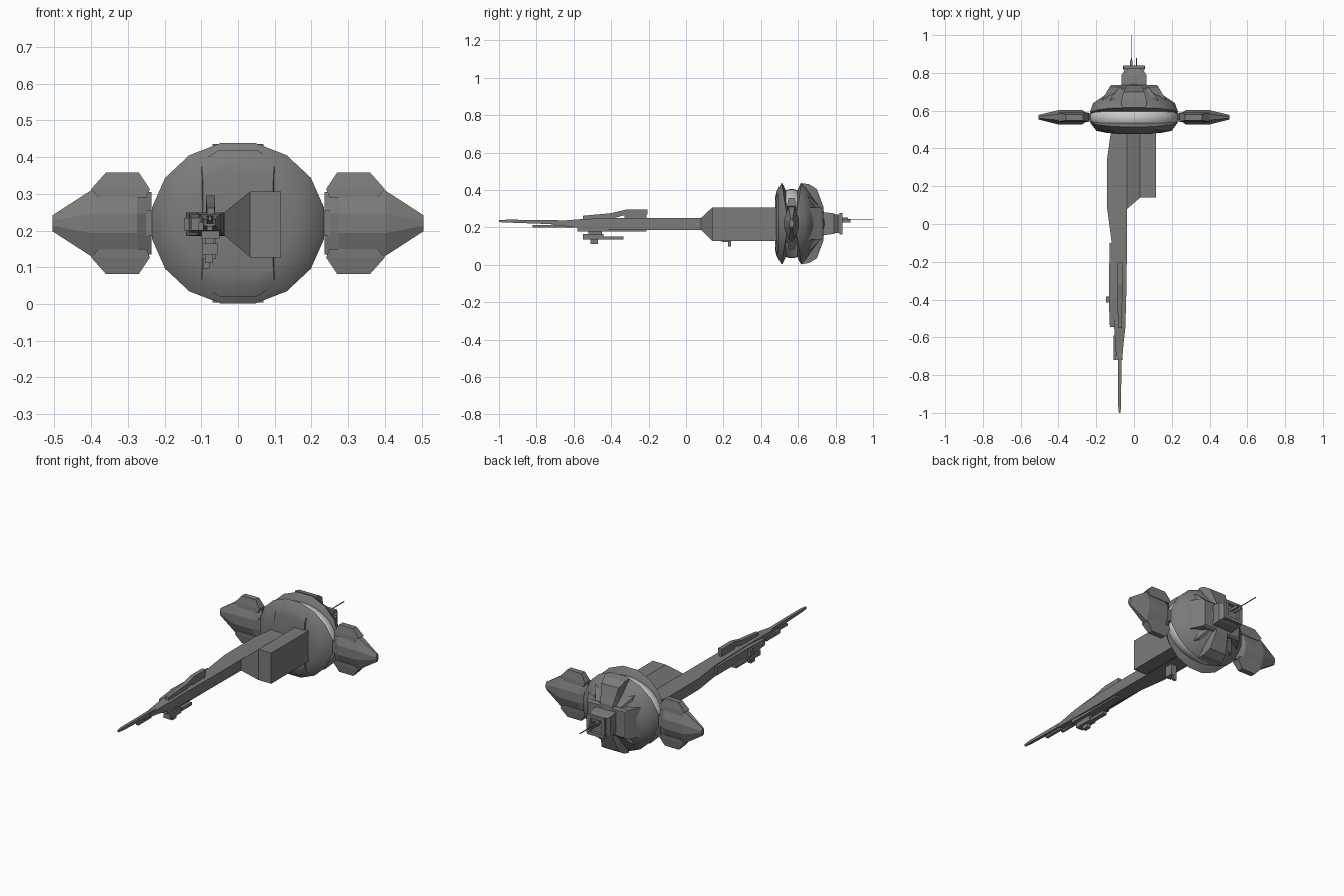
import bpy, bmesh, math

if "Cube" in bpy.data.objects:
    bpy.data.objects.remove(bpy.data.objects["Cube"])

CY, CZ = 0.565, 0.22   # centre of the hull disc


def make_mat(name, v):
    m = bpy.data.materials.new(name)
    m.diffuse_color = (v, v, v, 1)
    m.use_nodes = True
    m.node_tree.nodes["Principled BSDF"].inputs["Base Color"].default_value = m.diffuse_color
    return m


DARK = make_mat("dark_grey", 0.2)
PALE = make_mat("pale_grey", 0.75)


def loft(name, rings, smooth=False, mat=DARK):
    """Skin a list of equal-length point rings and cap both ends."""
    bm = bmesh.new()
    vs = [[bm.verts.new(p) for p in r] for r in rings]
    n = len(vs[0])
    for a, b in zip(vs, vs[1:]):
        for i in range(n):
            j = (i + 1) % n
            bm.faces.new((a[i], a[j], b[j], b[i]))
    bm.faces.new(vs[0])
    bm.faces.new(vs[-1])
    bmesh.ops.recalc_face_normals(bm, faces=bm.faces)
    me = bpy.data.meshes.new(name)
    bm.to_mesh(me)
    bm.free()
    me.materials.append(mat)
    ob = bpy.data.objects.new(name, me)
    bpy.context.collection.objects.link(ob)
    if smooth:
        bpy.ops.object.select_all(action='DESELECT')
        ob.select_set(True)
        bpy.context.view_layer.objects.active = ob
        bpy.ops.object.shade_smooth_by_angle(angle=math.radians(40))
    return ob


def rects_y(name, secs):
    """Loft of rectangles along y: (y, x0, x1, z0, z1)."""
    return loft(name, [[(a, y, c), (b, y, c), (b, y, d), (a, y, d)]
                       for y, a, b, c, d in secs])


def box(name, x0, x1, y0, y1, z0, z1):
    return rects_y(name, [(y0, x0, x1, z0, z1), (y1, x0, x1, z0, z1)])


# Clamshell hull: two 16-sided plates whose gap opens toward top and bottom
def hull_ring(y, r, gap):
    pts = []
    for i in range(16):
        a = math.radians(11.25 + 22.5 * i)
        k = abs(math.sin(a)) ** 0.7
        yy = CY + gap * (0.012 + 0.04 * k) if gap else y
        pts.append((r * 1.07 * math.cos(a), yy, CZ + r * math.sin(a)))
    return pts


loft("hull_disc", [hull_ring(*s) for s in [
    (0.478, 0.09, 0), (0.483, 0.14, 0), (0.493, 0.19, 0), (0, 0.223, -1),
    (0, 0.205, -0.8), (0, 0.175, -0.55), (0, 0.168, -0.2), (0, 0.168, 0.2),
    (0, 0.175, 0.55), (0, 0.205, 0.8), (0, 0.223, 1),
    (0.640, 0.207, 0), (0.665, 0.17, 0), (0.715, 0.10, 0), (0.74, 0.06, 0)]],
    smooth=True)

# Pale rounded core showing in the gap between the plates
loft("pale_core", [[(.237 * k * math.cos(a), CY + d, CZ + .186 * k * math.sin(a))
                    for a in [math.tau * i / 32 for i in range(32)]]
                   for d, k in [(-.046, .9), (-.03, .96), (-.01, .995),
                                (.01, .995), (.03, .96), (.046, .9)]],
     smooth=True, mat=PALE)

# Slightly raised centre panel on the front of the hull
panel = [(-.05, .02), (.05, .02), (.1, .05), (.1, .39),
         (.05, .42), (-.05, .42), (-.1, .39), (-.1, .05)]
loft("front_panel", [[(x * .96, .476, CZ + (z - CZ) * .7) for x, z in panel],
                     [(x * .98, .482, CZ + (z - CZ) * .85) for x, z in panel],
                     [(x, .497, z) for x, z in panel]], smooth=True)

# Rear housings above, below and on both sides of the hub
for s, tag in ((1, "upper"), (-1, "lower")):
    rects_y(tag + "_rear_housing", [
        (y, -w, w, CZ + s * .03, CZ + s * h) for y, w, h in
        [(.625, .07, .216), (.66, .065, .21), (.70, .055, .185), (.735, .04, .09)]])
for s, tag in ((1, "right"), (-1, "left")):
    rects_y(tag + "_rear_housing", [
        (y, s * .04, s * x, CZ - h, CZ + h) for y, x, h in
        [(.61, .19, .085), (.63, .185, .087), (.725, .13, .085), (.735, .12, .075)]])
    # Slim ribs between the housings
    for t in (1, -1):
        rects_y("rear_rib", [
            (.62, s * .10, s * .14, CZ + t * .10, CZ + t * .16),
            (.67, s * .09, s * .12, CZ + t * .09, CZ + t * .135),
            (.72, s * .06, s * .08, CZ + t * .05, CZ + t * .085)])

# Rear hub, collar and prongs
rects_y("rear_hub", [(y, -w, w, CZ - h, CZ + h) for y, w, h in
                     [(.72, .06, .06), (.75, .066, .06), (.79, .066, .055), (.82, .045, .04)]])
for s in (1, -1):
    rects_y("collar_side", [(y, s * .035, s * x, CZ - .05, CZ + .05)
                            for y, x in [(.77, .064), (.81, .05), (.822, .058), (.836, .058)]])
    box("collar_bar", -.055, .055, .82, .838, CZ + s * .04, CZ + s * .058)
    box("rear_prong", s * .01, s * .016, .82, .88, CZ + .005, CZ + .022)
box("antenna_base", -.022, -.008, .82, .865, .236, .252)
box("antenna", -.017, -.013, .86, 1.0, .242, .246)


# Side pods: faceted bodies with thinner upper and lower caps
def pod_ring(x, t, h):
    return [(x, CY + a * t, CZ + b * h) for a, b in
            [(1, .3), (1, -.3), (.4, -1), (-.4, -1), (-1, -.3), (-1, .3), (-.4, 1), (.4, 1)]]


for s, tag in ((1, "right"), (-1, "left")):
    loft(tag + "_pod", [pod_ring(s * x, t, h) for x, t, h in
                        [(.236, .013, .085), (.275, .038, .09), (.40, .038, .09),
                         (.505, .012, .022)]])
    box(tag + "_pod_mount", s * .16, s * .28, CY - .022, CY + .022, CZ - .035, CZ + .035)
    for t in (1, -1):
        loft(tag + "_pod_cap", [
            [(s * a, CY - d, CZ + t * h), (s * b, CY - d, CZ + t * h),
             (s * b, CY + d, CZ + t * h), (s * a, CY + d, CZ + t * h)]
            for a, b, d, h in [(.25, .38, .026, .07), (.24, .40, .024, .093),
                               (.27, .36, .016, .138)]])

# Long forward boom with its gun barrel
rects_y("boom", [(.52, -.118, -.03, .185, .25), (.35, -.142, -.03, .185, .25),
                 (.08, -.142, -.037, .185, .25), (-.10, -.118, -.037, .187, .25),
                 (-.35, -.112, -.04, .187, .25), (-.55, -.105, -.046, .195, .245),
                 (-.66, -.098, -.058, .208, .236), (-.72, -.092, -.062, .213, .23)])
rects_y("barrel", [(-.60, -.086, -.066, .215, .235), (-.74, -.085, -.067, .218, .24),
                   (-.96, -.084, -.068, .226, .241), (-1.0, -.08, -.072, .228, .239)])

# Side block that widens out from the boom
loft("side_block", [[(x, y, c), (x, .51, c), (x, .51, d), (x, y, d)]
                    for x, y, c, d in [(-.06, .075, .187, .25), (-.037, .08, .187, .25),
                                       (.033, .14, .127, .306), (.117, .14, .127, .306)]])

# Boom fittings
rects_y("top_rail", [(-.205, -.087, -.062, .268, .295), (-.32, -.087, -.062, .268, .295),
                     (-.40, -.087, -.062, .245, .276), (-.55, -.085, -.064, .24, .262)])
box("rail_post", -.083, -.066, -.33, -.21, .24, .27)
rects_y("left_rail", [(-.10, -.13, -.105, .195, .245), (-.42, -.133, -.105, .195, .245),
                      (-.545, -.128, -.105, .20, .235)])
box("left_knob", -.147, -.125, -.415, -.385, .20, .235)
box("belly_strip", -.10, -.05, -.58, -.21, .178, .20)
box("under_gun", -.098, -.056, -.55, -.44, .135, .165)
box("under_gun_stock", -.09, -.064, -.45, -.335, .135, .152)
box("under_gun_grip", -.09, -.068, -.51, -.47, .112, .14)
box("under_gun_mount", -.088, -.066, -.52, -.45, .16, .185)
box("lower_probe", -.108, -.094, -.72, -.59, .20, .222)
box("probe_tip", -.085, -.069, -.82, -.70, .2, .212)
box("belly_peg", -.096, -.077, .225, .24, .097, .135)
box("belly_peg_base", -.098, -.06, .19, .24, .122, .19)
